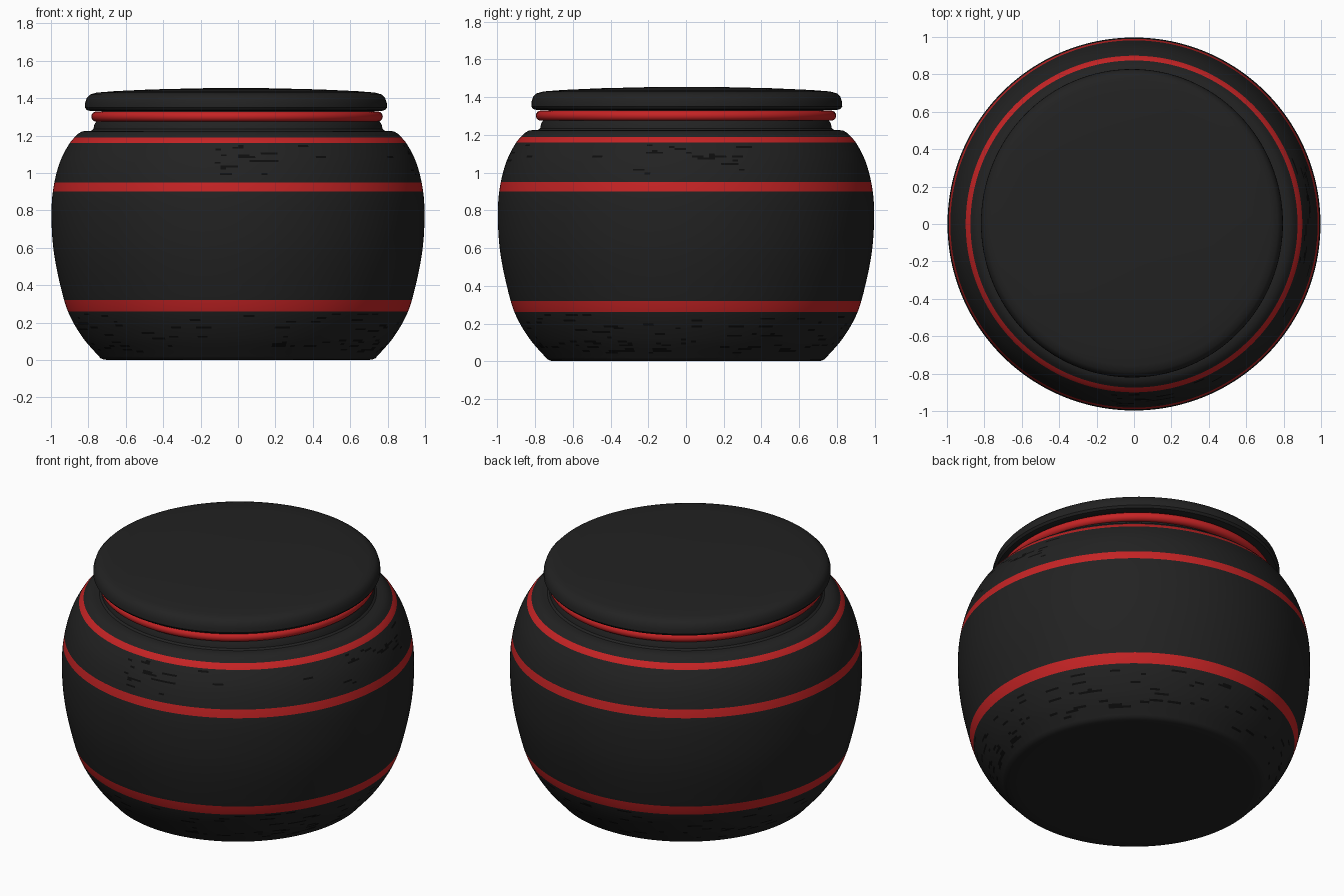
import bpy, bmesh, math, random

random.seed(4)
cube = bpy.data.objects.get("Cube")
if cube:
    bpy.data.objects.remove(cube)


def material(name, color):
    mat = bpy.data.materials.new(name)
    mat.use_nodes = True
    mat.diffuse_color = color
    mat.node_tree.nodes["Principled BSDF"].inputs["Base Color"].default_value = color
    return mat


charcoal = material("charcoal", (0.016, 0.016, 0.016, 1))
red = material("red", (0.56, 0.017, 0.018, 1))
soot = material("soot black", (0.004, 0.004, 0.004, 1))


def lathe(name, profile, mats, segments=192):
    """Revolve (radius, height) points around z, closing both ends."""
    bm = bmesh.new()
    rings = []
    for r, z in profile:
        rings.append([bm.verts.new((r * math.cos(a), r * math.sin(a), z))
                      for a in (math.tau * i / segments for i in range(segments))])
    for low, high in zip(rings, rings[1:]):
        for i in range(segments):
            j = (i + 1) % segments
            bm.faces.new((low[i], low[j], high[j], high[i]))
    bm.faces.new(rings[0][::-1])
    bm.faces.new(rings[-1])
    mesh = bpy.data.meshes.new(name)
    bm.to_mesh(mesh)
    bm.free()
    for mat in mats:
        mesh.materials.append(mat)
    obj = bpy.data.objects.new(name, mesh)
    bpy.context.collection.objects.link(obj)
    smooth(obj)
    return obj


def smooth(obj):
    bpy.ops.object.select_all(action='DESELECT')
    obj.select_set(True)
    bpy.context.view_layer.objects.active = obj
    bpy.ops.object.shade_smooth_by_angle(angle=math.radians(35))


def curve_radius(points, z):
    """Smooth radius at height z through the control points."""
    k = max(i for i in range(len(points) - 1) if points[i][1] <= z + 1e-6)

    def slope(i):
        a, b = points[max(i - 1, 0)], points[min(i + 1, len(points) - 1)]
        return (b[0] - a[0]) / (b[1] - a[1])
    (r0, z0), (r1, z1) = points[k], points[k + 1]
    h = z1 - z0
    t = (z - z0) / h
    return ((2*t**3 - 3*t**2 + 1) * r0 + (t**3 - 2*t**2 + t) * h * slope(k)
            + (3*t**2 - 2*t**3) * r1 + (t**3 - t**2) * h * slope(k + 1))


# Rounded pot body with a stepped shoulder and neck
belly = [(0.735, 0.01), (0.83, 0.12), (0.905, 0.25), (0.95, 0.4), (0.985, 0.58),
         (0.997, 0.75), (0.99, 0.9), (0.955, 1.05), (0.9, 1.16), (0.855, 1.21)]
step = 0.01
rows = round((1.21 - 0.01) / step)
profile = [(0.66, 0.0), (0.715, 0.002)]
profile += [(curve_radius(belly, 0.01 + i * step), 0.01 + i * step) for i in range(rows)]
profile += [(0.855, 1.21), (0.835, 1.222), (0.81, 1.226), (0.785, 1.226),
            (0.773, 1.235), (0.768, 1.26), (0.755, 1.28), (0.73, 1.285), (0.73, 1.35)]
body = lathe("pot_body", profile, [charcoal, red, soot])

# Painted bands by height
stripes = [(0.26, 0.32), (0.90, 0.95), (1.16, 1.19)]
for face in body.data.polygons:
    if any(a < face.center.z < b for a, b in stripes):
        face.material_index = 1

# Worn horizontal flecks: short runs of faces, densest near the base and shoulder
segments = 192
first = 2 * segments


def fleck(z, angle, length):
    row = int((z - 0.01) / step)
    start = int(angle / math.tau * segments)
    for n in range(length):
        face = body.data.polygons[first + row * segments + (start + n) % segments]
        if face.material_index == 0:
            face.material_index = 2


for _ in range(150):
    fleck(random.uniform(0.04, 0.25), random.uniform(0, math.tau), random.randint(1, 3))
for side in (0, -math.pi / 2):
    for _ in range(18):
        fleck(random.uniform(0.98, 1.15), side + random.gauss(0, 0.2), random.randint(1, 3))

# Red sealing ring under the lid
bpy.ops.mesh.primitive_torus_add(location=(-0.005, 0, 1.302), major_radius=0.76,
                                 minor_radius=0.027, major_segments=128, minor_segments=16)
ring = bpy.context.object
ring.name = ring.data.name = "seal_ring"
ring.scale = (0.99, 1.012, 1)
ring.data.materials.append(red)
smooth(ring)

# Slightly domed lid with a rounded rim
lid_profile = [(0.72, 1.332), (0.785, 1.332), (0.803, 1.337), (0.813, 1.35),
               (0.812, 1.375), (0.803, 1.402), (0.785, 1.42), (0.75, 1.43),
               (0.65, 1.438), (0.45, 1.447), (0.2, 1.453), (0.05, 1.455)]
lid = lathe("lid", lid_profile, [charcoal], 128)
lid.location = (-0.011, 0.004, 0)
lid.scale = (0.993, 1.014, 1)
